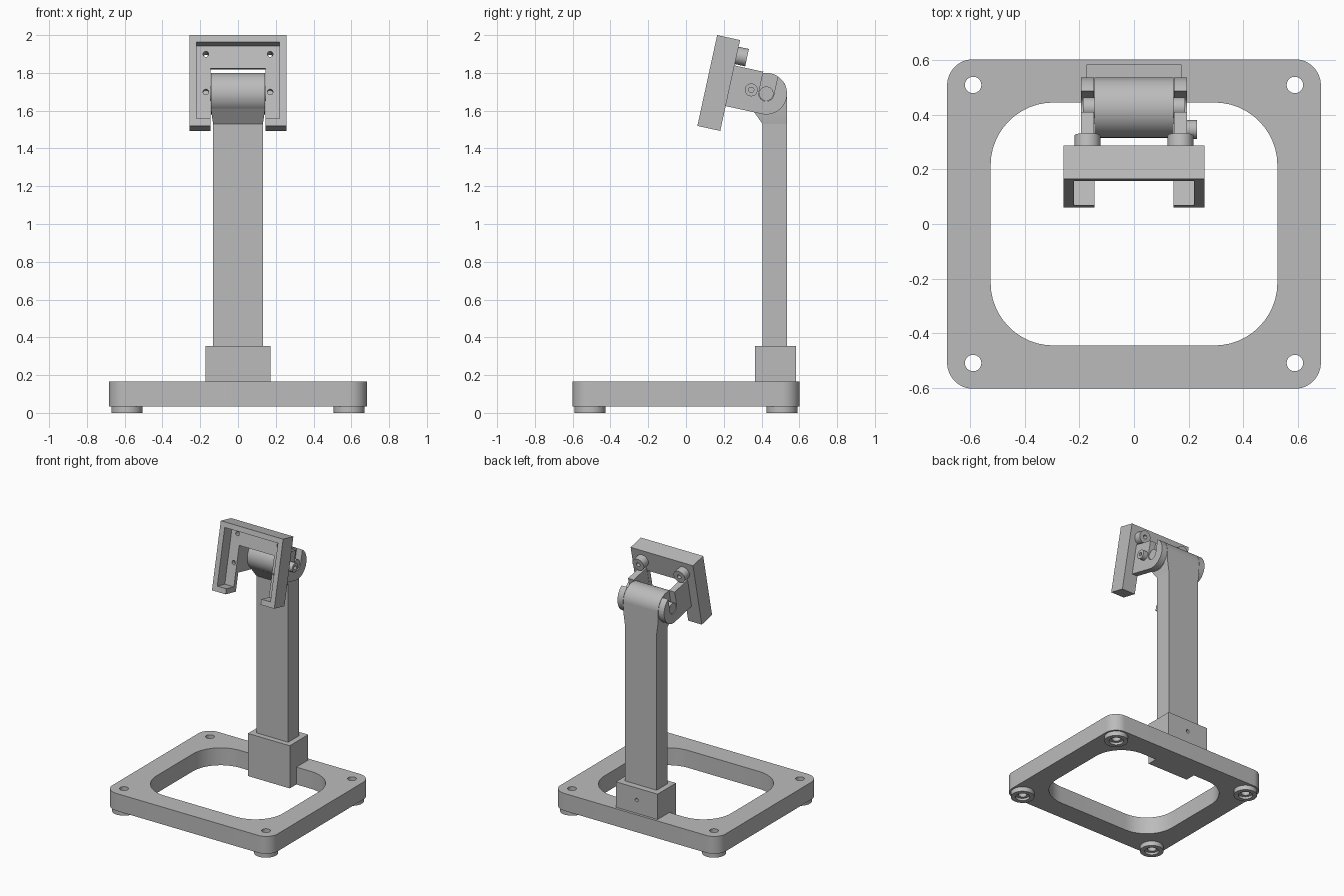
import bpy, bmesh
from math import sin, cos, radians
from mathutils import Matrix

cube = bpy.data.objects.get("Cube")
if cube:
    bpy.data.objects.remove(cube, do_unlink=True)

grey = bpy.data.materials.new("matte_grey")
grey.use_nodes = True
grey.diffuse_color = (0.5, 0.5, 0.5, 1)
grey.node_tree.nodes["Principled BSDF"].inputs["Base Color"].default_value = (0.5, 0.5, 0.5, 1)

# Where a profile point (u, v) at depth t lands for each extrusion axis
AXES = {"X": lambda u, v, t: (t, u, v),
        "Y": lambda u, v, t: (u, t, v),
        "Z": lambda u, v, t: (u, v, t)}


def add_object(name, bm):
    bmesh.ops.recalc_face_normals(bm, faces=bm.faces)
    mesh = bpy.data.meshes.new(name)
    bm.to_mesh(mesh)
    bm.free()
    mesh.materials.append(grey)
    obj = bpy.data.objects.new(name, mesh)
    bpy.context.collection.objects.link(obj)
    return obj


def loft(name, rings):
    bm = bmesh.new()
    loops = [[bm.verts.new(p) for p in ring] for ring in rings]
    n = len(loops[0])
    for low, high in zip(loops, loops[1:]):
        for i in range(n):
            j = (i + 1) % n
            bm.faces.new((low[i], low[j], high[j], high[i]))
    bm.faces.new(loops[0])
    bm.faces.new(loops[-1])
    return add_object(name, bm)


def prism(name, profile, axis, t0, t1):
    return loft(name, [[AXES[axis](u, v, t) for u, v in profile] for t in (t0, t1)])


def arc(cx, cy, r, a0, a1, steps=24):
    angles = [radians(a0 + (a1 - a0) * i / steps) for i in range(steps + 1)]
    return [(cx + r * cos(a), cy + r * sin(a)) for a in angles]


def rect(u0, u1, v0, v1):
    return [(u0, v0), (u1, v0), (u1, v1), (u0, v1)]


def rounded(hx, hy, r):
    pts = []
    for k, (sx, sy) in enumerate(((1, 1), (-1, 1), (-1, -1), (1, -1))):
        pts += arc(sx * (hx - r), sy * (hy - r), r, k * 90, k * 90 + 90, 12)
    return pts


def rod(name, u, v, r, axis, t0, t1):
    return prism(name, arc(u, v, r, 0, 360, 48)[:-1], axis, t0, t1)


def cut(obj, cutters):
    for c in cutters:
        mod = obj.modifiers.new("cut", "BOOLEAN")
        mod.operation, mod.solver, mod.object = "DIFFERENCE", "EXACT", c
    bpy.context.view_layer.update()
    baked = bpy.data.meshes.new_from_object(
        obj.evaluated_get(bpy.context.evaluated_depsgraph_get()))
    obj.modifiers.clear()
    obj.data = baked
    for c in cutters:
        bpy.data.objects.remove(c, do_unlink=True)
    return obj


parts = []
corners = [(sx * 0.588, sy * 0.508) for sx in (-1, 1) for sy in (-1, 1)]

# Base frame with a rounded opening and corner holes
base = prism("base_frame", rounded(0.683, 0.602, 0.095), "Z", 0.035, 0.165)
cut(base, [prism("opening", rounded(0.524, 0.444, 0.23), "Z", -0.1, 0.3)] +
    [rod("hole", x, y, 0.03, "Z", -0.1, 0.3) for x, y in corners])
parts.append(base)

# Feet with a counterbored hole
for x, y in corners:
    foot = rod("foot", x, y, 0.082, "Z", 0, 0.035)
    cut(foot, [rod("hole", x, y, 0.03, "Z", -0.1, 0.1),
               rod("bore", x, y, 0.05, "Z", -0.1, 0.018)])
    parts.append(foot)

# Post socket with a set screw hole at the back
socket = prism("post_socket", rect(-0.173, 0.173, 0.365, 0.583), "Z", 0.036, 0.355)
parts.append(cut(socket, [rod("hole", 0, 0.265, 0.013, "Y", 0.545, 0.7)]))

# Post, flared neck and hinge barrel
parts.append(prism("post", rect(-0.132, 0.132, 0.405, 0.535), "Z", 0.1, 1.532))
levels = [(0.132, 0.405, 1.53), (0.144, 0.347, 1.612), (0.144, 0.347, 1.69)]
parts.append(loft("post_neck", [[(x, y, z) for x, y in rect(-h, h, front, 0.535)]
                                for h, front, z in levels]))
parts.append(rod("hinge_barrel", 0.425, 1.69, 0.11, "X", -0.144, 0.144))

# Tilted head, modelled upright with its front top edge at the origin
head = []
plate = prism("holder_plate", rect(-0.258, 0.258, -0.492, 0), "Y", 0, 0.124)
cutters = [prism("recess", rect(-0.22, 0.22, -0.453, -0.038), "Y", -0.1, 0.092),
           prism("slot", rect(-0.145, 0.145, -0.6, -0.16), "Y", -0.1, 0.3)]
cutters += [rod("hole", s * 0.17, z, 0.015, "Y", 0.05, 0.3)
            for s in (-1, 1) for z in (-0.083, -0.288)]
head.append(cut(plate, cutters))

# Hinge ears: rounded end with a U slot that hooks over the pin
py, pz, r, w = 0.32, -0.2475, 0.11, 0.04
ear_profile = ([(0.122, pz - r), (0.122, pz + r), (py - w, pz + r)] +
               arc(py, pz, w, 180, 360) + arc(py, pz, r, 68.7, -90))
for side in (-1, 1):
    head.append(prism("hinge_ear", ear_profile, "X", side * 0.146, side * 0.193))
    head.append(rod("hinge_pin", py, pz, 0.038, "X", side * 0.14, side * 0.187))
    boss = rod("screw_boss", side * 0.17, -0.083, 0.047, "Y", 0.122, 0.18)
    head.append(cut(boss, [rod("hole", side * 0.17, -0.083, 0.015, "Y", 0, 0.3)]))

# Clamp nut on the left ear
nut = rod("clamp_nut", 0.238, -0.245, 0.034, "X", 0.192, 0.231)
head.append(cut(nut, [rod("hole", 0.238, -0.245, 0.014, "X", 0.2, 0.3)]))

tilt = Matrix.Translation((0, 0.165, 2.0)) @ Matrix.Rotation(radians(-12.3), 4, "X")
for obj in head:
    obj.data.transform(tilt)

# Smooth the round surfaces, keep the edges crisp
for obj in bpy.context.selected_objects:
    obj.select_set(False)
for obj in parts + head:
    obj.select_set(True)
bpy.context.view_layer.objects.active = base
bpy.ops.object.shade_smooth_by_angle(angle=radians(30))
